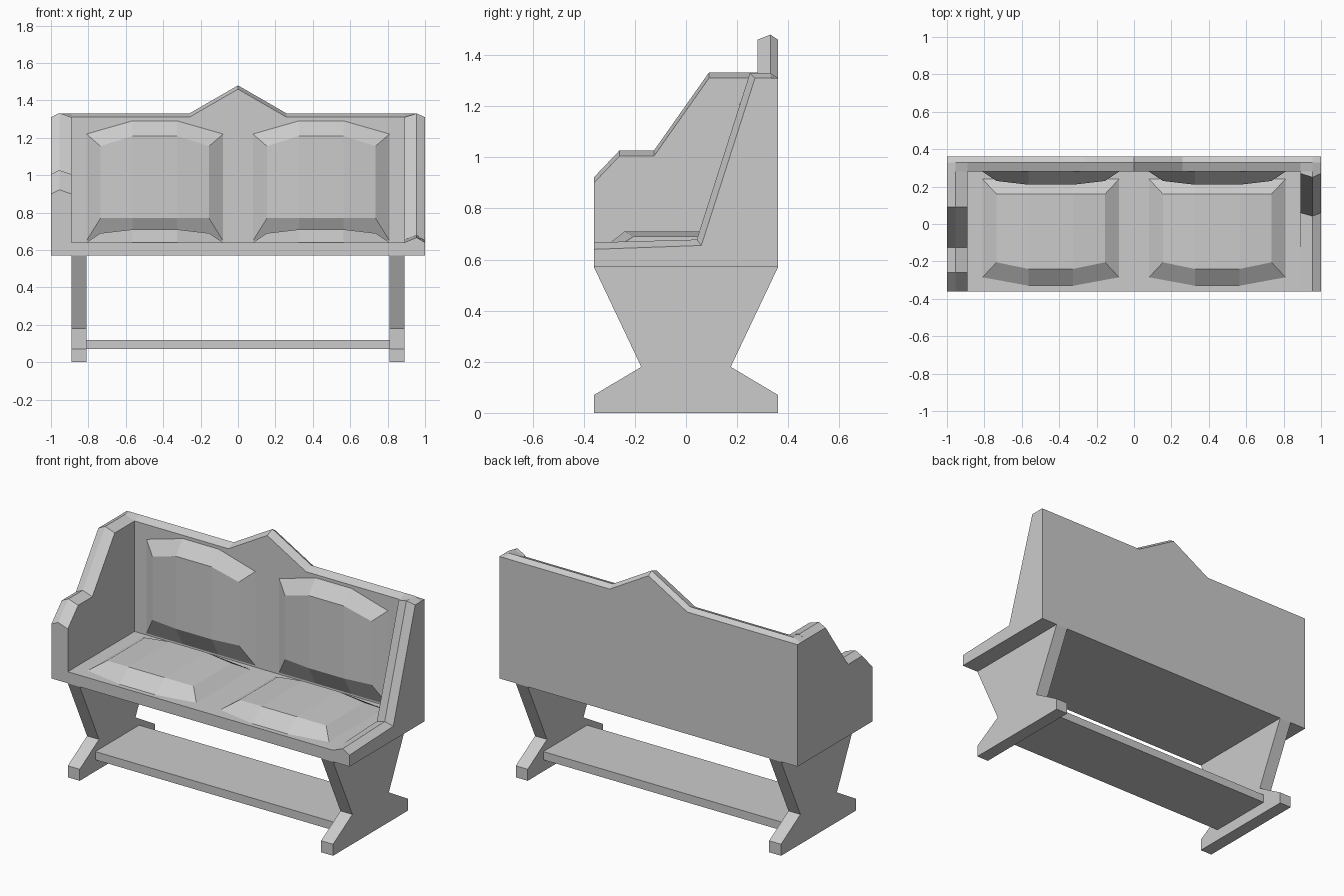
import bpy
import bmesh
from mathutils import Vector

cube = bpy.data.objects.get("Cube")
if cube:
    bpy.data.objects.remove(cube, do_unlink=True)

grey = bpy.data.materials.new("plain_grey")
grey.use_nodes = True
grey.diffuse_color = (0.6, 0.6, 0.6, 1)
grey.node_tree.nodes["Principled BSDF"].inputs["Base Color"].default_value = (0.6, 0.6, 0.6, 1)


def finish(name, bm):
    bmesh.ops.recalc_face_normals(bm, faces=bm.faces)
    mesh = bpy.data.meshes.new(name)
    bm.to_mesh(mesh)
    bm.free()
    mesh.materials.append(grey)
    obj = bpy.data.objects.new(name, mesh)
    bpy.context.scene.collection.objects.link(obj)
    return obj


def loft(name, layers):
    """Join closed outlines of equal length and cap both ends."""
    bm = bmesh.new()
    rings = [[bm.verts.new(p) for p in layer] for layer in layers]
    n = len(rings[0])
    for a, b in zip(rings, rings[1:]):
        for i in range(n):
            j = (i + 1) % n
            bm.faces.new((a[i], a[j], b[j], b[i]))
    bm.faces.new(rings[0])
    bm.faces.new(rings[-1])
    return finish(name, bm)


def box(name, lo, hi):
    corners = [(lo[0], lo[1]), (hi[0], lo[1]), (hi[0], hi[1]), (lo[0], hi[1])]
    return loft(name, [[(x, y, z) for x, y in corners] for z in (lo[2], hi[2])])


BASE, SEAT, RIM, RIDGE = 0.57, 0.64, 1.31, 1.33
INNER, CREST, FRONT, BACK = 0.89, 0.955, -0.36, 0.28


# Side walls, each with a ridged rim
def side_wall(name, side, edge, ridge):
    layers = []
    for x, top in ((INNER, edge), (CREST, ridge), (1, edge)):
        outline = [(FRONT, BASE)] + top + [(BACK, BASE)]
        layers.append([(side * x, y, z) for y, z in outline])
    loft(name, layers)


arm = [(FRONT, 0.90), (-0.26, 1.005), (-0.125, 1.005), (0.09, RIM), (BACK, RIM)]
side_wall("right_arm", -1, arm, [(y, z + 0.022) for y, z in arm])
side_wall("left_low_side", 1,
          [(FRONT, SEAT), (0.06, 0.655), (0.27, RIM), (BACK, RIM)],
          [(FRONT, 0.667), (0.042, 0.678), (0.25, RIDGE), (BACK, RIDGE)])


# Backrest with central peak and mitred corners
def back_outline(y, corner, top):
    half = [(1, BASE), (1, RIM), (CREST, corner), (INNER, top), (0.26, top)]
    pts = half + [(0, top + 0.15)] + [(-x, z) for x, z in reversed(half)]
    return [(x, y, z) for x, z in pts]


loft("backrest", [back_outline(BACK, RIDGE, RIM),
                  back_outline(0.33, RIDGE, RIDGE),
                  back_outline(0.36, RIM, RIM)])

# Seat slab and lower stretcher
box("seat", (-INNER, FRONT, BASE), (INNER, BACK, SEAT))
box("stretcher", (-0.81, -0.21, 0.07), (0.81, 0.21, 0.12))

# Trestle legs
half_leg = [(0.36, 0), (0.36, 0.07), (0.175, 0.18), (0.36, BASE)]
leg = half_leg + [(-y, z) for y, z in reversed(half_leg)]
for name, side in (("left_leg", 1), ("right_leg", -1)):
    loft(name, [[(side * x, y, z) for y, z in leg] for x in (0.81, INNER)])


# Puffed cushions: u across, v along, h off the supporting surface
def cushion(name, origin, v_axis, h_axis, bowed, flat):
    """bowed = outer corner, outer middle, inner corner, inner middle; flat = inner, outer."""
    bm = bmesh.new()

    def ring(wide, corner, middle, end, low, high):
        pts = [(-wide, corner, low), (-0.12, middle, high),
               (0.12, middle, high), (wide, corner, low),
               (wide, end, low), (0.12, end, high),
               (-0.12, end, high), (-wide, end, low)]
        return [bm.verts.new(Vector(origin) + Vector((u, 0, 0))
                             + v * Vector(v_axis) + h * Vector(h_axis))
                for u, v, h in pts]

    outer = ring(0.365, bowed[0], bowed[1], flat[1], 0, 0)
    inner = ring(0.29, bowed[2], bowed[3], flat[0], 0.05, 0.07)
    for i in range(8):
        j = (i + 1) % 8
        bm.faces.new((outer[i], outer[j], inner[j], inner[i]))
    for i in range(3):
        bm.faces.new((inner[i], inner[i + 1], inner[6 - i], inner[7 - i]))
    bm.faces.new(outer)
    finish(name, bm)


for label, x in (("left", 0.445), ("right", -0.445)):
    cushion(label + "_seat_cushion", (x, 0, SEAT), (0, -1, 0), (0, 0, 1),
            (0.285, 0.33, 0.205, 0.24), (-0.16, -0.24))
    cushion(label + "_back_cushion", (x, BACK, 0), (0, 0, 1), (0, -1, 0),
            (1.22, 1.29, 1.155, 1.21), (0.77, 0.65))
